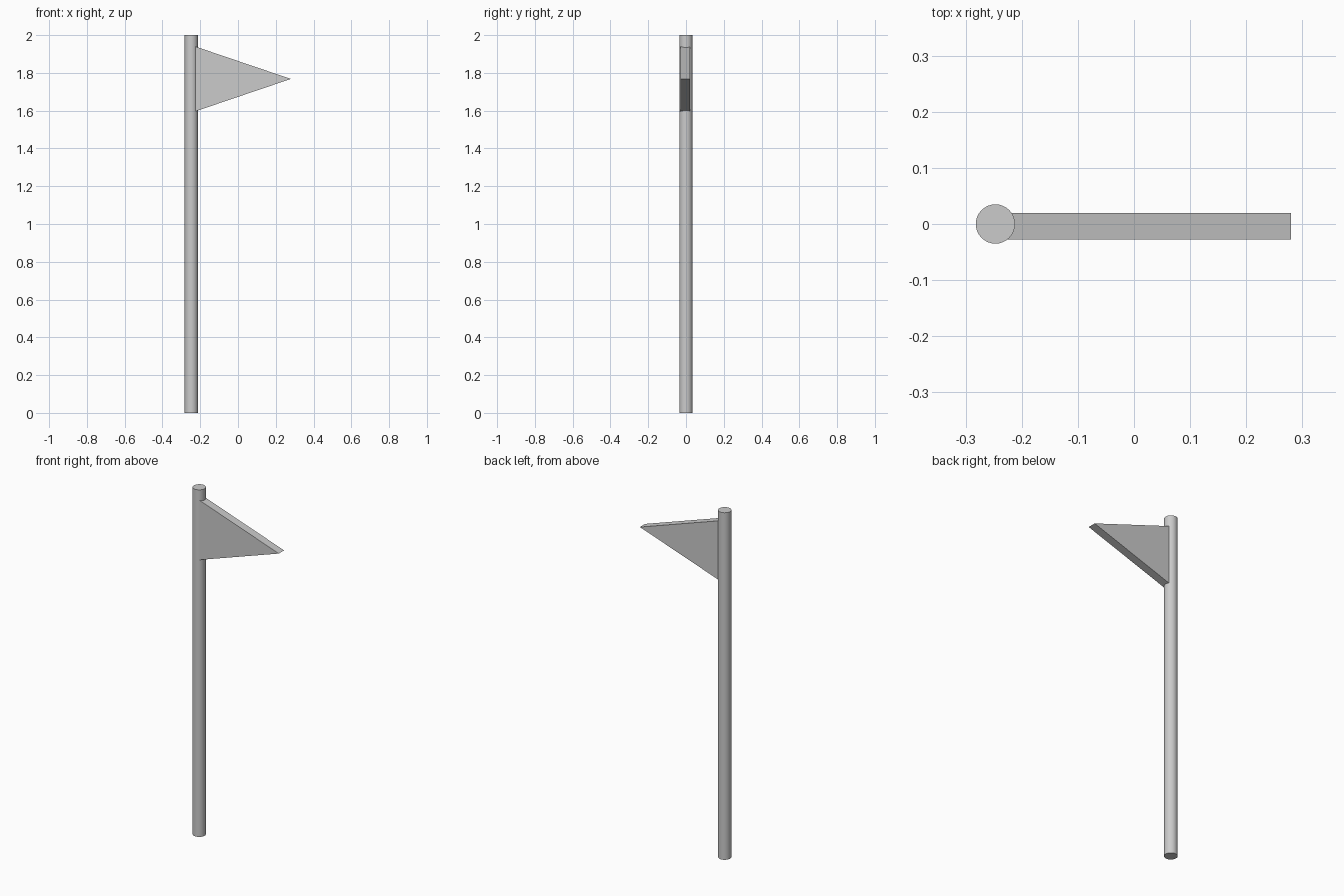
import bpy, bmesh

if "Cube" in bpy.data.objects:
    bpy.data.objects.remove(bpy.data.objects["Cube"])

# Pole: plain round post
bpy.ops.mesh.primitive_cylinder_add(vertices=32, radius=0.035, depth=2.0,
                                    location=(-0.247, 0, 1.0))
pole = bpy.context.object
pole.name = "pole"
bpy.ops.object.shade_smooth_by_angle()

# Pennant: triangular profile extruded through its thickness
profile = [(-0.23, 1.595), (0.28, 1.768), (-0.23, 1.941)]
front_y, thickness = -0.028, 0.048
bm = bmesh.new()
face = bm.faces.new([bm.verts.new((x, front_y, z)) for x, z in profile])
result = bmesh.ops.extrude_face_region(bm, geom=[face], use_keep_orig=True)
moved = [g for g in result["geom"] if isinstance(g, bmesh.types.BMVert)]
bmesh.ops.translate(bm, verts=moved, vec=(0, thickness, 0))
bmesh.ops.recalc_face_normals(bm, faces=bm.faces)
mesh = bpy.data.meshes.new("pennant")
bm.to_mesh(mesh)
bm.free()
pennant = bpy.data.objects.new("pennant", mesh)
bpy.context.collection.objects.link(pennant)
